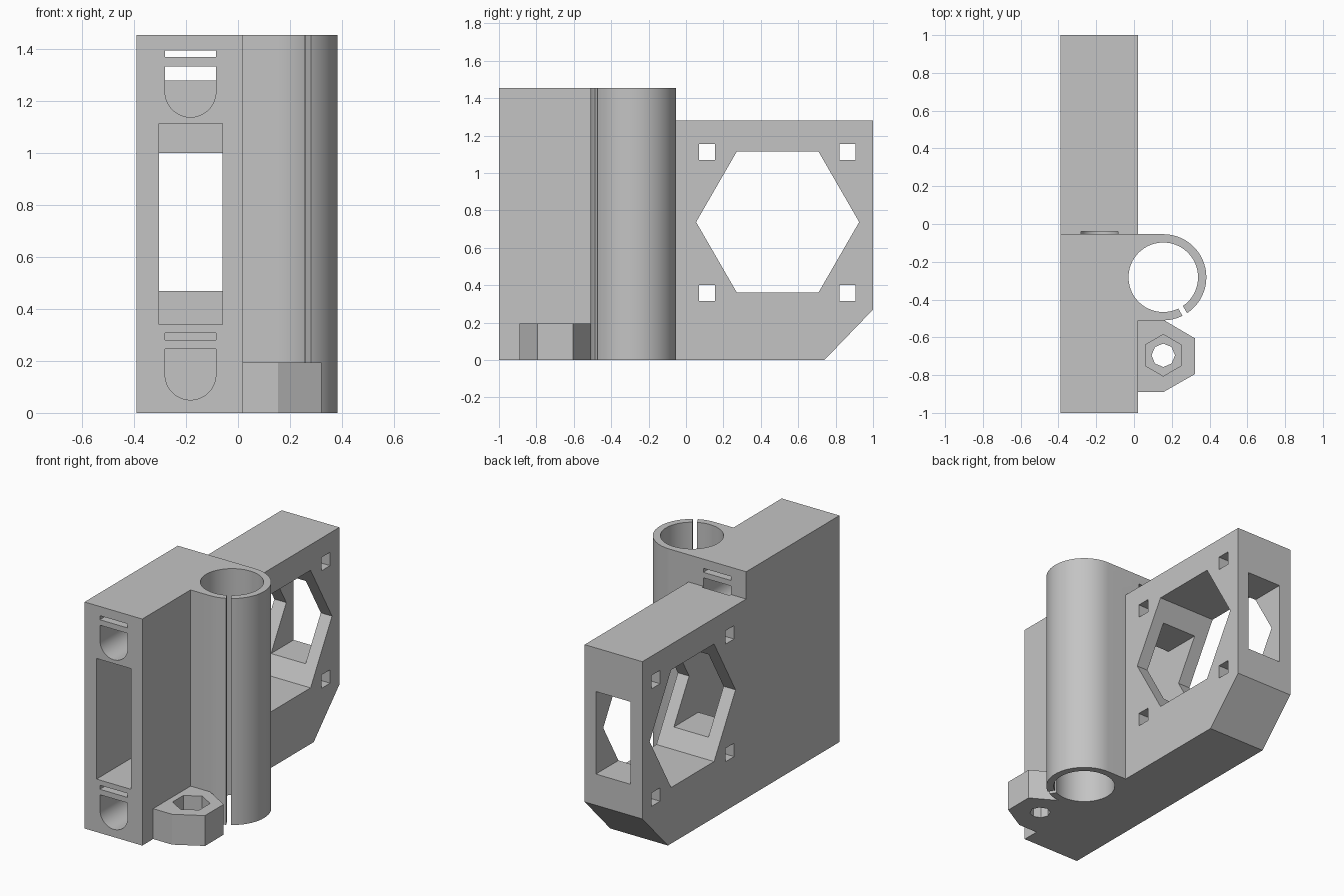
import bpy, bmesh
from math import cos, sin, pi, radians

cube = bpy.data.objects.get("Cube")
if cube:
    bpy.data.objects.remove(cube, do_unlink=True)

grey = bpy.data.materials.new("plain grey")
grey.use_nodes = True
COLOUR = (0.55, 0.55, 0.55, 1)
grey.diffuse_color = COLOUR
grey.node_tree.nodes["Principled BSDF"].inputs["Base Color"].default_value = COLOUR


def arc(cx, cy, r, start, end, steps):
    """Points along an arc, both ends included, angles in degrees."""
    angles = [radians(start + (end - start) * i / steps) for i in range(steps + 1)]
    return [(cx + r * cos(a), cy + r * sin(a)) for a in angles]


def ring(cx, cy, r, sides, start=0):
    return arc(cx, cy, r, start, start + 360, sides)[:-1]


def rect(a0, a1, b0, b1):
    return [(a0, b0), (a1, b0), (a1, b1), (a0, b1)]


def prism(name, profile, axis, low, high):
    """Extrude a closed 2D profile along an axis."""
    place = {"x": lambda a, b, h: (h, a, b),
             "y": lambda a, b, h: (a, h, b),
             "z": lambda a, b, h: (a, b, h)}[axis]
    bm = bmesh.new()
    ends = [[bm.verts.new(place(a, b, h)) for a, b in profile] for h in (low, high)]
    bm.faces.new(ends[0])
    bm.faces.new(ends[1])
    n = len(profile)
    for i in range(n):
        j = (i + 1) % n
        bm.faces.new((ends[0][i], ends[0][j], ends[1][j], ends[1][i]))
    bmesh.ops.recalc_face_normals(bm, faces=bm.faces)
    mesh = bpy.data.meshes.new(name)
    bm.to_mesh(mesh)
    bm.free()
    mesh.materials.append(grey)
    obj = bpy.data.objects.new(name, mesh)
    bpy.context.collection.objects.link(obj)
    return obj


def combine(target, tool, operation):
    """Apply a boolean and drop the tool."""
    mod = target.modifiers.new("boolean", "BOOLEAN")
    mod.operation = operation
    mod.solver = "EXACT"
    mod.object = tool
    bpy.context.view_layer.objects.active = target
    bpy.ops.object.modifier_apply(modifier=mod.name)
    bpy.data.objects.remove(tool, do_unlink=True)


LEFT, RIGHT = -0.39, 0.02
TUBE_X, TUBE_Y, TUBE_R = 0.155, -0.282, 0.228
HEIGHT = 1.455
BACK = TUBE_Y + TUBE_R

# Tall front block with the rod clamp tube growing out of its side
plan = [(LEFT, -1), (RIGHT, -1), (RIGHT, TUBE_Y - TUBE_R)]
plan += arc(TUBE_X, TUBE_Y, TUBE_R, -90, 90, 40) + [(LEFT, BACK)]
body = prism("bracket_body", plan, "z", 0, HEIGHT)

# Lower back block with a chamfered bottom corner
side = [(-0.3, 0), (0.74, 0), (1, 0.27), (1, 1.28), (-0.3, 1.28)]
combine(body, prism("back_block", side, "x", LEFT, RIGHT), "UNION")

# Nut holder at the foot
NUT_Y = -0.70
holder = [(-0.1, -0.89), (TUBE_X, -0.89), (0.322, -0.795), (0.322, -0.605),
          (TUBE_X, -0.507), (-0.1, -0.507)]
combine(body, prism("nut_holder", holder, "z", 0, 0.195), "UNION")

cutters = []


def cut(name, profile, axis, low, high):
    cutters.append(prism(name, profile, axis, low, high))


# Tube bore and clamping slit
cut("bore", ring(TUBE_X, TUBE_Y, 0.184, 72), "z", -0.1, HEIGHT + 0.1)
dx, dy, half = cos(radians(-60)), sin(radians(-60)), 0.014
slit = [(TUBE_X + dx * r - dy * w, TUBE_Y + dy * r + dx * w)
        for r, w in ((0.1, -half), (0.3, -half), (0.3, half), (0.1, half))]
cut("slit", slit, "z", -0.1, HEIGHT + 0.1)

# Nut trap and screw hole
cut("nut_trap", ring(TUBE_X, NUT_Y + 0.005, 0.11, 6, 30), "z", 0.09, 0.3)
cut("screw_hole", ring(TUBE_X, NUT_Y + 0.005, 0.062, 8, 0), "z", -0.1, 0.15)

# Hexagonal opening with four square holes around it
cut("hex_opening", ring(0.49, 0.738, 0.436, 6), "x", -0.6, 0.2)
for y in (0.112, 0.863):
    for z in (0.358, 1.113):
        cut("square_hole", rect(y - 0.043, y + 0.043, z - 0.043, z + 0.043),
            "x", -0.6, 0.2)

# Stepped pocket running from front to back
cut("pocket", rect(-0.305, -0.06, 0.34, 1.115), "y", -1.1, -0.04)
cut("window", rect(-0.305, -0.06, 0.47, 1.0), "y", -0.3, 1.1)

# Round-bottomed rod channels, each with a thin slot above
for base in (0, 1.089):
    channel = arc(-0.183, 0.148 + base, 0.098, 180, 360, 24)
    channel += [(-0.085, 0.246 + base), (-0.281, 0.246 + base)]
    cut("rod_channel", channel, "y", -1.1, -0.04)
    cut("thin_slot", rect(-0.281, -0.085, 0.281 + base, 0.307 + base),
        "y", -1.1, -0.04)

for tool in cutters:
    combine(body, tool, "DIFFERENCE")

# Smooth curved walls, crisp edges
bpy.ops.object.select_all(action="DESELECT")
body.select_set(True)
bpy.context.view_layer.objects.active = body
bpy.ops.object.shade_smooth_by_angle(angle=radians(25))
